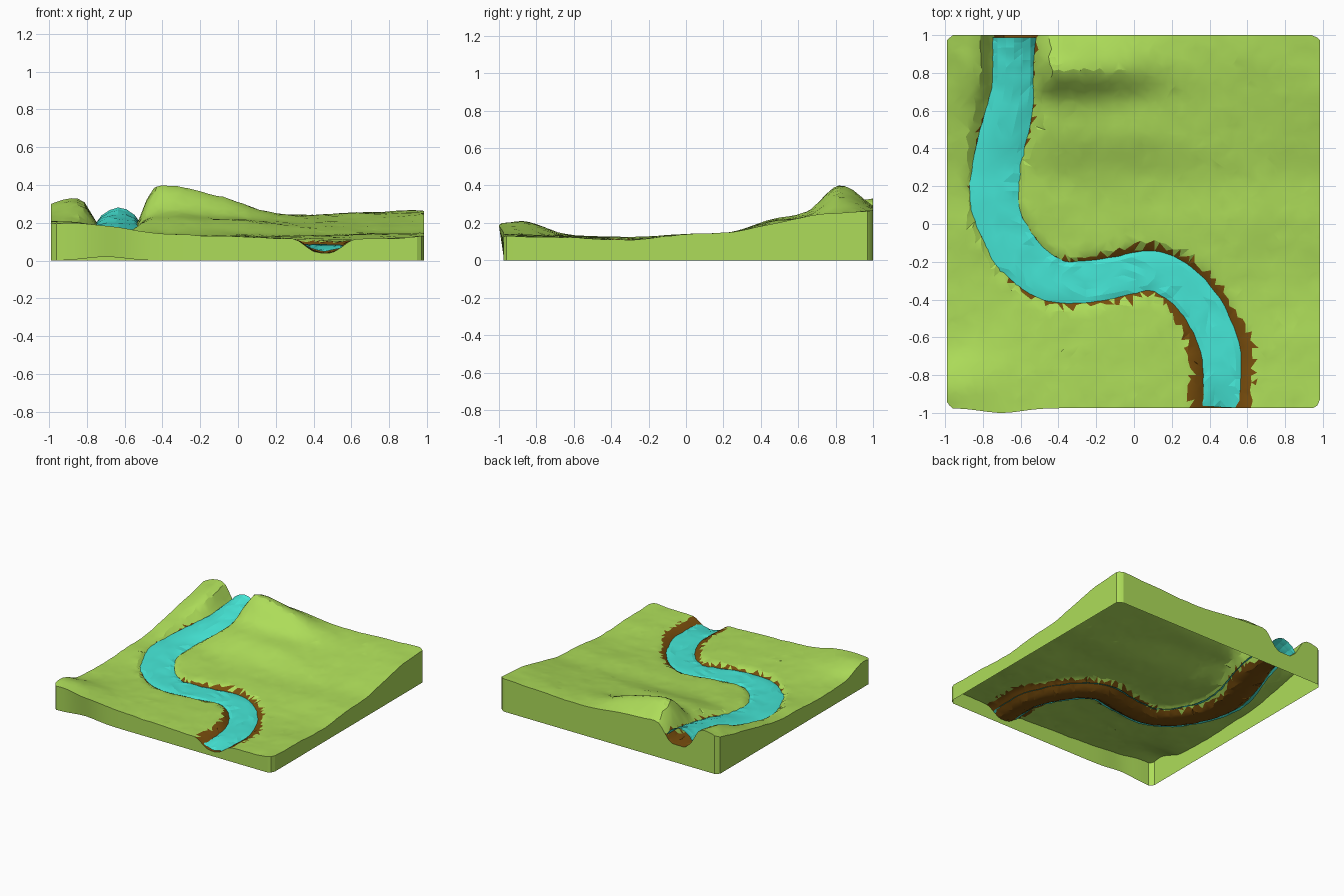
import bpy, bmesh, math, random
from mathutils import Vector, noise

if "Cube" in bpy.data.objects:
    bpy.data.objects.remove(bpy.data.objects["Cube"])

random.seed(4)


def material(name, col):
    m = bpy.data.materials.new(name)
    m.diffuse_color = (*col, 1)
    m.use_nodes = True
    m.node_tree.nodes["Principled BSDF"].inputs["Base Color"].default_value = m.diffuse_color
    return m


GRASS = material("grass", (0.42, 0.72, 0.1))
EARTH = material("earth", (0.19, 0.075, 0.004))
WATER = material("water", (0.06, 0.8, 0.68))


def cubic(ts, vs, t):
    """Smooth interpolation through unevenly spaced values."""
    n = len(ts)
    i = max(k for k in range(n - 1) if k == 0 or ts[k] <= t)

    def slope(k):
        a, b = max(k - 1, 0), min(k + 1, n - 1)
        return (vs[b] - vs[a]) / (ts[b] - ts[a])
    h = ts[i + 1] - ts[i]
    u = min(max((t - ts[i]) / h, 0), 1)
    return ((2*u**3 - 3*u*u + 1) * vs[i] + (u**3 - 2*u*u + u) * h * slope(i)
            + (3*u*u - 2*u**3) * vs[i + 1] + (u**3 - u*u) * h * slope(i + 1))


# Coarse hill heights: columns in x, rows from front to back
XS = [-1, -.85, -.65, -.42, -.1, .25, .6, 1]
YS = [-.98, -.86, -.65, -.3, 0, .25, .45, .65, .82, 1]
HILLS = [
    [.195, .20, .18, .145, .13, .115, .11, .13],
    [.21, .205, .17, .14, .13, .115, .11, .125],
    [.14, .14, .135, .13, .125, .115, .11, .125],
    [.125, .12, .12, .12, .115, .11, .105, .11],
    [.14, .14, .135, .13, .13, .13, .135, .14],
    [.15, .15, .145, .15, .15, .14, .145, .15],
    [.19, .19, .17, .21, .21, .19, .18, .195],
    [.23, .24, .21, .26, .24, .21, .21, .235],
    [.26, .30, .23, .395, .34, .24, .24, .255],
    [.305, .33, .25, .29, .27, .24, .255, .265]]

# River: x, y, half width, water height, crown, earth bank width
RIVER = [
    (-.635, .99, .11, .19, .09, .02), (-.635, .88, .11, .19, .06, .0),
    (-.64, .72, .11, .185, .03, .0), (-.68, .52, .115, .165, .015, .03),
    (-.735, .3, .125, .14, 0, .0), (-.735, .1, .125, .13, 0, .0),
    (-.66, -.09, .12, .12, 0, .0), (-.53, -.24, .115, .11, 0, .02),
    (-.37, -.31, .105, .105, 0, .04), (-.12, -.285, .1, .1, 0, .045),
    (.1, -.245, .1, .095, 0, .045), (.27, -.34, .1, .09, 0, .05),
    (.39, -.5, .097, .085, 0, .07), (.46, -.68, .09, .085, 0, .095),
    (.465, -.83, .085, .085, -.005, .1), (.455, -.97, .085, .085, -.035, .09)]
N = 110
knots = list(range(len(RIVER)))
PATH = [[cubic(knots, [r[c] for r in RIVER], k * (len(RIVER) - 1) / N)
         for c in range(6)] for k in range(N + 1)]


def nearest(x, y):
    p = min(PATH, key=lambda q: (q[0] - x)**2 + (q[1] - y)**2)
    return math.hypot(p[0] - x, p[1] - y), p


def ground(x, y):
    z = cubic(YS, [cubic(XS, row, x) for row in HILLS], y)
    z += .006 * noise.noise(Vector((x * 5, y * 5, 1)))
    z += .004 * noise.noise(Vector((x * 14, y * 14, 3)))
    d, p = nearest(x, y)
    upper = min(max((y - .3) / .3, 0), 1)       # wider valley upstream
    outer, inner = p[2] + .035 + p[5] * .5 + .045 * upper, p[2] - .06
    t = min(max((outer - d) / (outer - inner), 0), 1)
    t = t * t * (3 - 2 * t)
    return z * (1 - t) + (p[3] - .045) * t


def finish(bm, name, mats, angle):
    me = bpy.data.meshes.new(name)
    bm.to_mesh(me)
    bm.free()
    ob = bpy.data.objects.new(name, me)
    bpy.context.collection.objects.link(ob)
    for m in mats:
        me.materials.append(m)
    bpy.ops.object.select_all(action='DESELECT')
    bpy.context.view_layer.objects.active = ob
    ob.select_set(True)
    bpy.ops.object.shade_smooth_by_angle(angle=math.radians(angle))
    return ob


def bulge(x):
    return math.exp(-((x + .7) / .15)**2)


# Terrain sheet with slightly irregular facets
X0, X1, Y0, Y1, C = -.99, .985, -.975, 1.0, 54
bm = bmesh.new()
grid = []
for j in range(C + 1):
    row = []
    for i in range(C + 1):
        x = X0 + (X1 - X0) * i / C
        y = Y0 + (Y1 - Y0) * j / C
        ei, ej = i in (0, C), j in (0, C)
        if ei and ej:                      # cut corners
            x -= math.copysign(.014, x)
            y -= math.copysign(.014, y)
        x += 0 if ei else random.uniform(-.012, .012)
        y += 0 if ej else random.uniform(-.012, .012)
        z = ground(x, y)
        if j == 0:                         # front left rim bulges out
            y -= .025 * bulge(x)
        row.append(bm.verts.new((x, y, z)))
    grid.append(row)
for j in range(C):
    for i in range(C):
        a, b, c, d = grid[j][i], grid[j][i+1], grid[j+1][i+1], grid[j+1][i]
        tris = ((a, b, c), (a, c, d)) if random.random() < .5 else ((a, b, d), (b, c, d))
        for t in tris:
            f = bm.faces.new(t)
            m = f.calc_center_median()
            dist, p = nearest(m.x, m.y)
            # ragged earth bed and banks
            f.material_index = int(dist < p[2] - .015 + p[5] + random.uniform(-.012, .012))

# Side walls, open underneath
rim = [e for e in bm.edges if e.is_boundary]
ext = bmesh.ops.extrude_edge_only(bm, edges=rim)["geom"]
for g in ext:
    if isinstance(g, bmesh.types.BMVert):
        front = g.co.y < Y0 + .005
        g.co.z = .02 * bulge(g.co.x) if front else 0
        if front:
            g.co.y = Y0
    elif isinstance(g, bmesh.types.BMFace):
        g.material_index = 0
bmesh.ops.recalc_face_normals(bm, faces=bm.faces)
finish(bm, "terrain", [GRASS, EARTH], 22)

# Water ribbon, arched at the top end and dipping at the outlet
bm = bmesh.new()
rows, M = [], 6
for k in range(0, N + 1, 2):
    p = PATH[k]
    q, r = PATH[max(k - 1, 0)], PATH[min(k + 1, N)]
    tan = Vector((r[0] - q[0], r[1] - q[1])).normalized()
    row = []
    for i in range(M + 1):
        s = 2 * i / M - 1
        w = s * (p[2] + .022)
        x, y = p[0] - tan.y * w, p[1] + tan.x * w
        z = p[3] + p[4] * (1 - s * s) + random.uniform(-.004, .004) - .01 * s**6
        row.append(bm.verts.new((x, min(max(y, Y0 + .004), .988), z)))
    rows.append(row)
for a, b in zip(rows, rows[1:]):
    for i in range(M):
        bm.faces.new((a[i], b[i], b[i+1], a[i+1]))
bmesh.ops.triangulate(bm, faces=bm.faces)
bmesh.ops.recalc_face_normals(bm, faces=bm.faces)
if sum(f.normal.z for f in bm.faces) < 0:
    bmesh.ops.reverse_faces(bm, faces=bm.faces)
finish(bm, "river_water", [WATER], 10)
